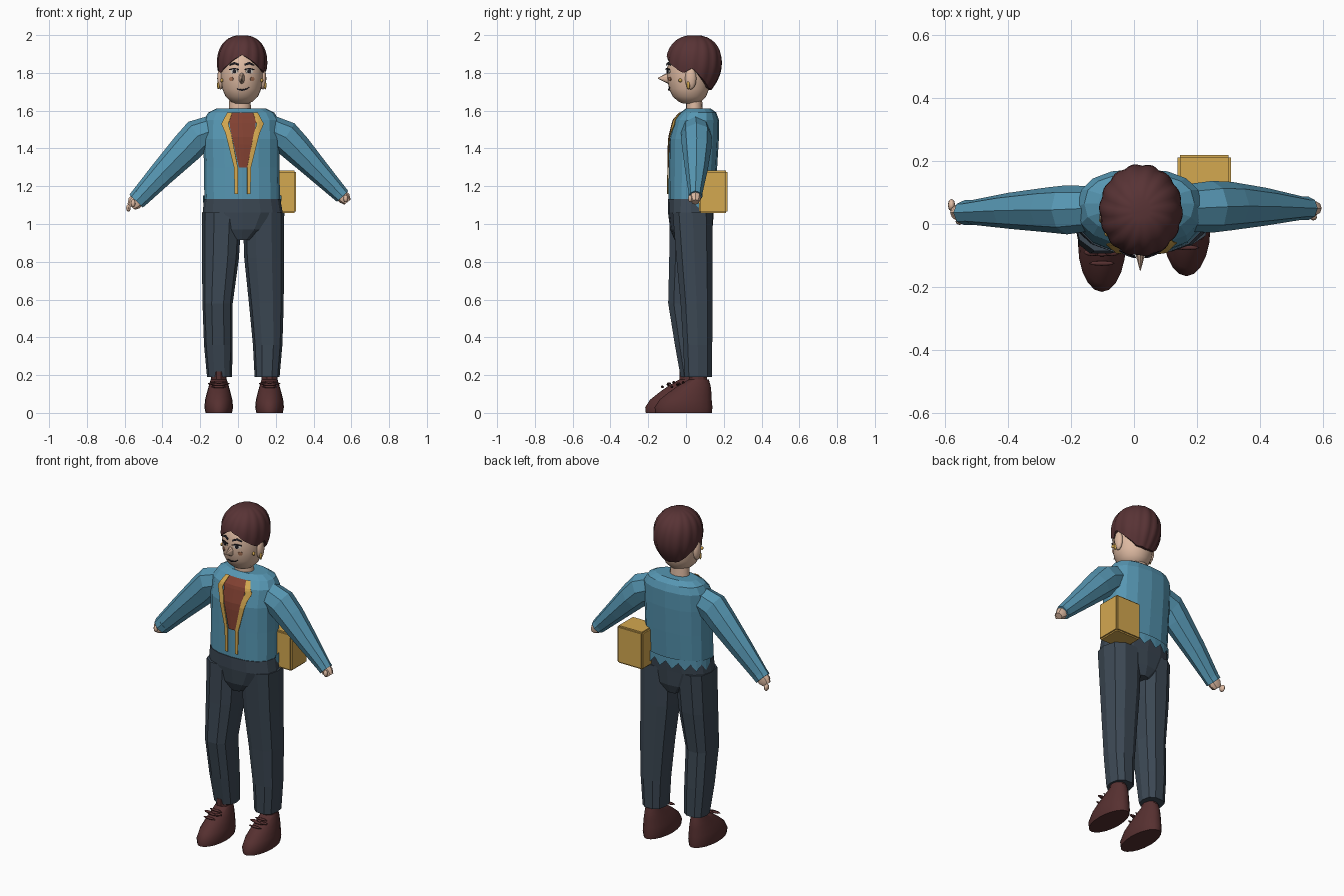
import bpy, bmesh, math
from mathutils import Vector, Matrix
from mathutils.bvhtree import BVHTree

if "Cube" in bpy.data.objects:
    bpy.data.objects.remove(bpy.data.objects["Cube"])


def material(name, *rgb):
    """Flat material from 0-255 display values."""
    lin = [((c / 255 + 0.055) / 1.055) ** 2.4 for c in rgb] + [1]
    m = bpy.data.materials.new(name)
    m.use_nodes = True
    m.diffuse_color = lin
    m.node_tree.nodes["Principled BSDF"].inputs["Base Color"].default_value = lin
    return m


JACKET = material("jacket blue", 86, 150, 178)
TROUSER = material("trouser slate", 60, 72, 84)
HAIR = material("hair brown", 88, 51, 53)
SHOE = material("shoe brown", 86, 48, 48)
SKIN = material("skin", 222, 186, 162)
GOLD = material("gold", 212, 168, 80)
SHIRT = material("shirt red", 130, 65, 50)
DARK = material("dark ink", 36, 34, 42)
WHITE = material("eye white", 226, 218, 208)
BLUSH = material("freckle tan", 176, 122, 92)


def finish(name, bm, mat, smooth=None):
    bmesh.ops.recalc_face_normals(bm, faces=bm.faces)
    me = bpy.data.meshes.new(name)
    bm.to_mesh(me)
    bm.free()
    me.materials.append(mat)
    if smooth:
        me.shade_smooth()
        me.set_sharp_from_angle(angle=math.radians(smooth))
    ob = bpy.data.objects.new(name, me)
    bpy.context.scene.collection.objects.link(ob)
    return ob


def skin_rings(bm, rings, caps=True):
    n = len(rings[0])
    for lo, hi in zip(rings, rings[1:]):
        for i in range(n):
            bm.faces.new((lo[i], lo[(i + 1) % n], hi[(i + 1) % n], hi[i]))
    if caps:
        bm.faces.new(rings[0])
        bm.faces.new(rings[-1])


def loft(name, path, mat, n=10, level=True, power=2, smooth=None):
    """Skin elliptical rings (x, y, z, width radius, depth radius)."""
    bm, rings = bmesh.new(), []
    pts = [Vector(p[:3]) for p in path]
    for i, (c, p) in enumerate(zip(pts, path)):
        t = pts[min(i + 1, len(pts) - 1)] - pts[max(i - 1, 0)]
        t = Vector((0, 0, 1)) if level else t.normalized()
        u = Vector((0, 1, 0)).cross(t).normalized()
        v = t.cross(u)
        ring = []
        for k in range(n):
            a = 2 * math.pi * k / n
            ca, sa = (math.copysign(abs(f) ** (2 / power), f) for f in (math.cos(a), math.sin(a)))
            ring.append(bm.verts.new(c + u * p[3] * ca + v * p[4] * sa))
        rings.append(ring)
    skin_rings(bm, rings)
    return finish(name, bm, mat, smooth)


def blob(name, loc, size, mat, seg=12):
    bm = bmesh.new()
    bmesh.ops.create_uvsphere(bm, u_segments=seg, v_segments=seg // 2 + 2, radius=1,
                              matrix=Matrix.LocRotScale(Vector(loc), None, Vector(size)))
    return finish(name, bm, mat, 60)


def plate(name, rungs, mat, target, lift=0.005, cols=6):
    """Thin plate hugging the front of target; rungs are pairs of (x, z) ends."""
    me = target.data
    tree = BVHTree.FromPolygons([v.co for v in me.vertices], [p.vertices[:] for p in me.polygons])
    fine = []
    for (a, b), (c, d) in zip(rungs, rungs[1:]):
        for s in range(5):
            fine.append((Vector(a).lerp(Vector(c), s / 5), Vector(b).lerp(Vector(d), s / 5)))
    fine.append((Vector(rungs[-1][0]), Vector(rungs[-1][1])))
    bm, grid = bmesh.new(), []
    for a, b in fine:
        row = []
        for k in range(cols + 1):
            x, z = a.lerp(b, k / cols)
            hit = tree.ray_cast(Vector((x, -1, z)), Vector((0, 1, 0)))[0]
            row.append(bm.verts.new((x, (hit.y if hit else 0) - lift, z)))
        grid.append(row)
    for r, s in zip(grid, grid[1:]):
        for k in range(cols):
            bm.faces.new((r[k], r[k + 1], s[k + 1], s[k]))
    ob = finish(name, bm, mat)
    mod = ob.modifiers.new("thickness", "SOLIDIFY")
    mod.thickness, mod.offset = 0.004, 0
    return ob


def disc(name, x, z, rx, rz, mat, target, lift):
    angles = [math.pi * (0.04 + 0.92 * i / 6) for i in range(7)]
    plate(name, [((x - rx * math.sin(a), z + rz * math.cos(a)),
                  (x + rx * math.sin(a), z + rz * math.cos(a))) for a in angles],
          mat, target, lift, 4)


def interp(table, v):
    for (a, fa), (b, fb) in zip(table, table[1:]):
        if v <= b:
            return fa + (fb - fa) * (v - a) / (b - a)
    return table[-1][1]


# Jacket body with opening, shirt and trim
torso = loft("jacket_body", [
    (.022, .03, 1.12, .2, .122), (.02, .037, 1.3, .2, .128), (.018, .042, 1.45, .202, .132),
    (.018, .055, 1.55, .198, .12), (.017, .065, 1.59, .175, .095), (.016, .065, 1.612, .13, .065)],
    JACKET, n=16, power=2.4)
plate("shirt_front", [((-.052, 1.588), (.1, 1.588)), ((-.04, 1.5), (.09, 1.5)),
                      ((.005, 1.3), (.06, 1.3))], SHIRT, torso)
for side, s in (("right", -1), ("left", 1)):
    plate(side + "_trim", [((.024 + s * p, z), (.024 + s * q, z)) for p, q, z in (
        (.055, .08, 1.59), (.075, .112, 1.53), (.06, .09, 1.48), (.025, .045, 1.3),
        (.025, .042, 1.16))], GOLD, torso, .008, 3)

# Zigzag hem across the back
bm = bmesh.new()
rim = []
for k in range(17):
    a = math.pi * k / 16
    x, y = .022 + .207 * math.cos(a), .03 + .134 * math.sin(a) ** .8
    rim.append((bm.verts.new((x, y, 1.15)), bm.verts.new((x, y, 1.085 if k % 2 else 1.125))))
for p, q in zip(rim, rim[1:]):
    bm.faces.new((p[0], q[0], q[1], p[1]))
finish("back_hem", bm, JACKET)

# Sleeves, cuffs and hands
arms = {"right": [(-.12, .05, 1.5, .08, .07), (-.215, .045, 1.465, .09, .078),
                  (-.27, .045, 1.405, .085, .072), (-.4, .042, 1.27, .068, .057),
                  (-.535, .036, 1.125, .05, .036)],
        "left": [(.16, .05, 1.5, .08, .075), (.25, .055, 1.46, .088, .082),
                 (.31, .057, 1.4, .08, .077), (.42, .055, 1.285, .062, .06),
                 (.55, .05, 1.15, .042, .034)]}
for side, path in arms.items():
    loft(side + "_sleeve", path, JACKET, n=8, level=False)
    s = -1 if side == "right" else 1
    x, y, z, a, b = path[-1]
    loft(side + "_cuff", [(x - s * .025, y, z + .026, a * 1.02, b * 1.1),
                          (x + s * .004, y, z - .004, a * .98, b * 1.1)], JACKET, 8, False)
    loft(side + "_hand", [(x - s * .01, y, z + .01, a * .75, b * .8),
                          (x + s * .014, y, z - .014, a * .8, b * .85),
                          (x + s * .03, y, z - .034, a * .5, b * .6)], SKIN, 8, False, smooth=40)
    blob(side + "_thumb", (x + s * .02, y - .028, z - .015), (.012, .011, .02), SKIN, 8)
blob("right_fingers", (-.58, .06, 1.085), (.012, .02, .02), SKIN, 8)

# Trousers
loft("trouser_waist", [(.02, .03, .915, .05, .09), (.023, .028, .97, .14, .112),
                       (.025, .026, 1.06, .212, .121), (.022, .029, 1.132, .202, .125)],
     TROUSER, n=16, power=2.4)
legs = {"right": [(-.098, .035, .19, .066, .066), (-.104, .02, .36, .076, .082),
                  (-.108, -.002, .58, .08, .096), (-.093, .015, .82, .098, .108),
                  (-.085, .025, 1.06, .105, .115)],
        "left": [(.154, .065, .19, .066, .076), (.157, .062, .36, .078, .08),
                 (.15, .056, .58, .092, .088), (.138, .045, .82, .105, .1),
                 (.135, .035, 1.06, .11, .11)]}
for side, path in legs.items():
    loft(side + "_trouser_leg", path, TROUSER, n=10, power=2.5)

# Shoes with ankles and laces
for side, x, dy in (("right", -.102, -.05), ("left", .167, 0)):
    loft(side + "_shoe", [(x, y + dy, z, a, b) for y, z, a, b in (
        (-.013, 0, .07, .15), (-.013, .03, .076, .153), (-.002, .07, .072, .138),
        (.022, .11, .062, .112), (.045, .145, .052, .085), (.068, .178, .042, .052))],
        SHOE, n=20, smooth=50)
    loft(side + "_sock", [(x, .065 + dy, .13, .042, .05), (x, .062 + dy, .22, .042, .05)], SHOE, 10)
    for i in range(3):
        blob(f"{side}_lace_{i + 1}", (x, dy - .075 + .03 * i, .138 + .012 * i),
             (.042, .008, .007), SHOE, 8)
    for s in (-1, 1):
        blob(f"{side}_lace_loop_{'a' if s < 0 else 'b'}", (x + s * .032, dy - .04, .155),
             (.026, .012, .006), SHOE, 8)

# Shoulder-height bag carried at the left hip
bm = bmesh.new()
bmesh.ops.create_cube(bm, matrix=Matrix.LocRotScale(Vector((.223, .145, 1.17)), None,
                                                   Vector((.17, .15, .225))))
bmesh.ops.bevel(bm, geom=bm.edges[:], offset=.008, segments=2, affect="EDGES")
finish("hip_box", bm, GOLD)

# Neck and head
loft("neck", [(.01, .045, 1.58, .06, .045), (.01, .042, 1.68, .055, .042)], SKIN, 16, smooth=40)
head = loft("head", [(.02, y, z, r, r * 1.03) for y, z, r in (
    (.02, 1.638, .035), (.02, 1.648, .058), (.018, 1.675, .086), (.016, 1.715, .103),
    (.015, 1.77, .111), (.016, 1.83, .112), (.02, 1.89, .1), (.03, 1.94, .06))],
    SKIN, n=28, smooth=60)
bm = bmesh.new()
bmesh.ops.create_cone(bm, segments=10, radius1=.026, radius2=.002, depth=.06, cap_ends=True,
                      matrix=Matrix.LocRotScale(Vector((.02, -.118, 1.772)),
                                                Matrix.Rotation(math.pi / 2, 3, "X").to_quaternion(),
                                                Vector((.7, 1.3, 1))))
finish("nose", bm, SKIN)

# Ears, earrings and painted face
for side, s in (("right", -1), ("left", 1)):
    blob(side + "_ear", (.02 + s * .112, .025, 1.77), (.018, .03, .058), SKIN)
    blob(side + "_earring", (.02 + s * .124, .012, 1.735), (.007, .009, .022), GOLD, 8)
    blob(side + "_ear_stud", (.02 + s * .106, -.03, 1.76), (.008, .01, .01), GOLD, 8)
    ex = .02 + s * .04
    disc(side + "_eye", ex, 1.808, .02, .011, WHITE, head, .003)
    disc(side + "_iris", ex, 1.808, .009, .01, DARK, head, .007)
    plate(side + "_lash", [((ex - .026, 1.815), (ex - .026, 1.82)), ((ex, 1.819), (ex, 1.827)),
                           ((ex + .026, 1.815), (ex + .026, 1.82))], DARK, head, .009, 2)
    plate(side + "_brow", [((.02 + s * p, z), (.02 + s * p, z + h)) for p, z, h in (
        (.015, 1.838, .01), (.04, 1.847, .011), (.066, 1.838, .005))], DARK, head, .009, 2)
    disc(side + "_cheek_dot", .02 + s * .056, 1.768, .011, .011, BLUSH, head, .004)
plate("mouth", [((-.005, 1.712), (-.005, 1.716)), ((.022, 1.705), (.022, 1.712)),
                ((.045, 1.711), (.045, 1.717)), ((.06, 1.722), (.06, 1.725))], DARK, head, .004, 2)

# Lobed hair cap with a parted fringe and a lower nape
hairline = ((0, 1.895), (.35, 1.87), (.8, 1.825), (1.15, 1.8), (1.5, 1.825), (1.9, 1.77), (2.4, 1.72), (3.2, 1.71))
bm, rings = bmesh.new(), []
COLS, ROWS = 72, 12
for r in range(1, ROWS + 2):
    t = min(r / ROWS, 1)
    ring = []
    for k in range(COLS):
        a = 2 * math.pi * k / COLS
        low = interp(hairline, math.pi - abs(a - math.pi))
        z = 2 - (2 - low) * t ** 1.8
        if z > 1.85:
            f = (1 - ((z - 1.85) / .15) ** 2.3) ** (1 / 2.3)
        else:
            f = 1 - .38 * ((1.85 - z) / .14) ** 2
        f *= .97 + .05 * abs(math.sin(7 * a + .8 * t))
        if r > ROWS:
            f *= .8
        b = a + .15 * (1 - t)
        ring.append(bm.verts.new((.022 + .131 * f * math.sin(b), .043 - .146 * f * math.cos(b), z)))
    rings.append(ring)
skin_rings(bm, rings, caps=False)
bm.faces.new(rings[0])
finish("hair", bm, HAIR, 35)
